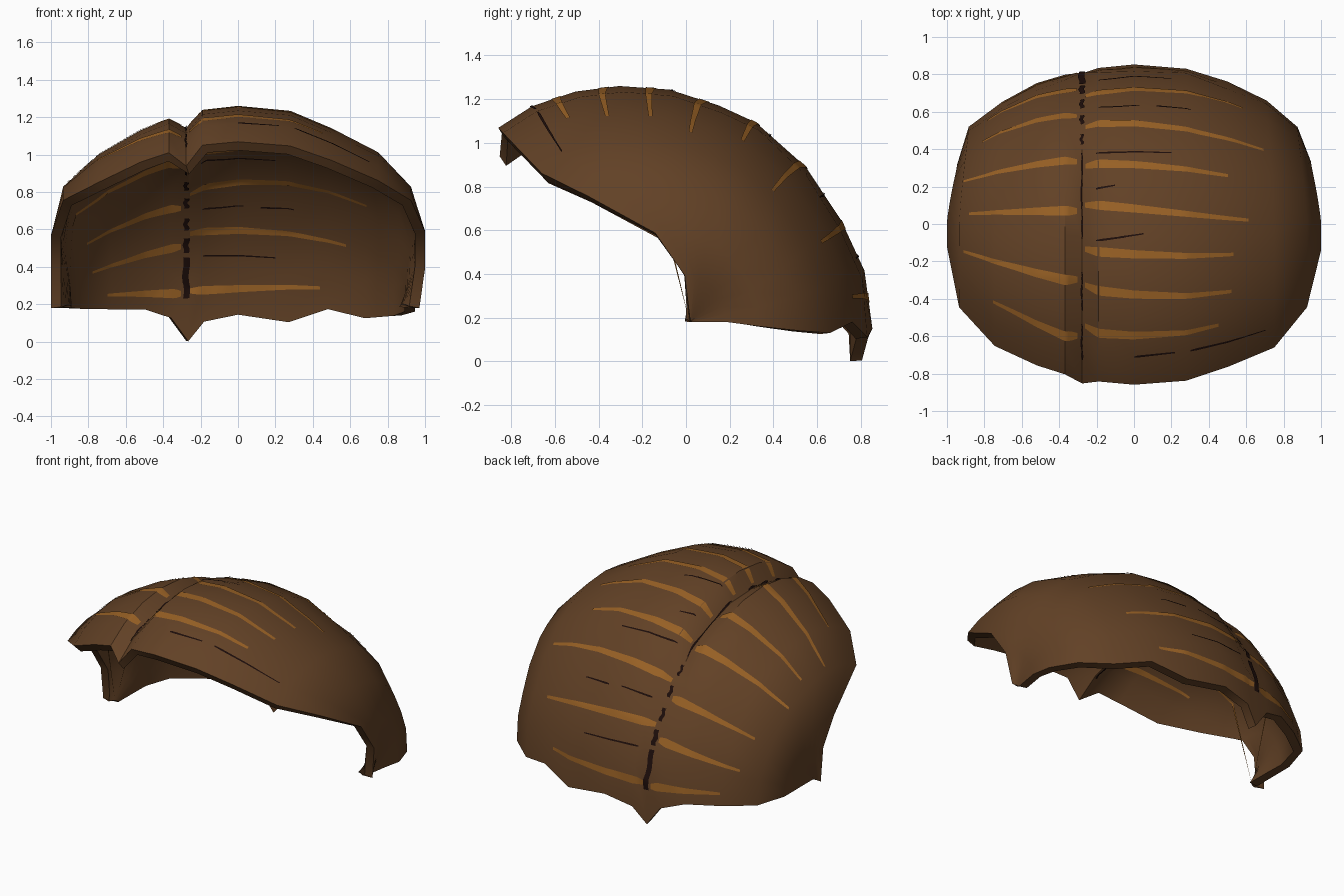
import bpy, bmesh, math
from mathutils import Vector
from mathutils.bvhtree import BVHTree

if "Cube" in bpy.data.objects:
    bpy.data.objects.remove(bpy.data.objects["Cube"])

CY, CZ = 0.02, 0.18            # side axis the front-to-back arcs fan around


def material(name, rgb):
    m = bpy.data.materials.new(name)
    m.diffuse_color = (*rgb, 1)
    m.use_nodes = True
    m.node_tree.nodes["Principled BSDF"].inputs["Base Color"].default_value = m.diffuse_color
    return m


BROWN = material("hair brown", (0.122, 0.053, 0.019))
AMBER = material("amber highlight", (0.31, 0.117, 0.018))
DARK = material("dark parting", (0.012, 0.004, 0.003))


def lerp_table(table, v):
    if v <= table[0][0]:
        return table[0][1]
    for (a, p), (b, q) in zip(table, table[1:]):
        if v <= b:
            return p + (q - p) * (v - a) / (b - a)
    return table[-1][1]


# centre profile: angle from the back (degrees) -> radius
PROFILE = [(-6, .834), (13, .832), (31, .825), (51, .875), (70, .955), (81, .991),
           (94, 1.062), (106, 1.124), (116, 1.176), (126, 1.224), (134.7, 1.25)]
# arc scale -> angle where the front hairline lies
HAIRLINE = [(0, 93), (.2, 97), (.36, 110), (.6, 129), (.76, 135), (1, 134.7)]
# columns: x, arc scale, height of the nape edge
COLUMNS = [(-1, 0, .18), (-1, .2, .18), (-1, .36, .18), (-.935, .6, .18), (-.745, .76, .18),
           (-.52, .88, .18), (-.37, .935, .13), (-.277, None, 0), (-.19, .98, .11),
           (0, 1, .15), (.28, .975, .11), (.5, .89, .18), (.75, .77, .13),
           (.925, .6, .14), (1, .38, .16), (1, .2, .18), (.97, 0, .18)]
GROOVE = [(-13, .965), (30, .95), (75, .9), (115, .89), (139, .925)]


# ---- hair shell ----
def build_shell():
    bm = bmesh.new()
    grid = []
    rows = [p[0] for p in PROFILE]
    for x, s, zb in COLUMNS:
        groove = s is None
        sc = .965 if groove else s
        back = math.degrees(math.atan2(zb - CZ, .83 * sc)) if sc > .1 else 0
        front = 139 if groove else lerp_table(HAIRLINE, sc)
        col = []
        for r in rows:
            f = (r - rows[0]) / (rows[-1] - rows[0])
            a = back + (front - back) * f
            k = (lerp_table(GROOVE, a) if groove else s) * lerp_table(PROFILE, a)
            c, n = math.cos(math.radians(a)), math.sin(math.radians(a))
            xx = x * (1 - .055 * max(0, c) * (abs(x) > .6))
            col.append(bm.verts.new((xx, CY + k * c, CZ + k * n)))
        grid.append(col)
    for A, B in zip(grid, grid[1:]):
        for j in range(len(rows) - 1):
            bm.faces.new((A[j], B[j], B[j + 1], A[j + 1]))
    bmesh.ops.remove_doubles(bm, verts=bm.verts, dist=1e-4)
    bm.normal_update()
    top = max(bm.faces, key=lambda f: f.calc_center_median().z)
    if top.normal.z < 0:
        bmesh.ops.reverse_faces(bm, faces=bm.faces)
    me = bpy.data.meshes.new("hair_shell")
    bm.to_mesh(me)
    bm.free()
    ob = bpy.data.objects.new("hair_shell", me)
    bpy.context.collection.objects.link(ob)
    me.materials.append(BROWN)
    mod = ob.modifiers.new("thickness", 'SOLIDIFY')
    mod.thickness, mod.offset = .055, -1
    bpy.context.view_layer.objects.active = ob
    ob.select_set(True)
    bpy.ops.object.modifier_apply(modifier=mod.name)
    bpy.ops.object.shade_smooth_by_angle(angle=math.radians(40))
    ob.select_set(False)
    return ob


shell = build_shell()
bpy.context.view_layer.update()
TREE = BVHTree.FromObject(shell, bpy.context.evaluated_depsgraph_get())


def on_shell(x, a, inside, lift):
    d = Vector((0, math.cos(math.radians(a)), math.sin(math.radians(a))))
    o = Vector((x, CY, CZ))
    ray = d if inside else -d
    hit, nrm, _, _ = TREE.ray_cast(o if inside else o + d * 2, ray)
    if hit is None:
        return None
    if nrm.dot(ray) > 0:
        nrm = -nrm
    return hit + nrm * lift


# ---- painted plates laid on both skins of the shell ----
def plates(name, mat, patches, lift):
    """patches: functions (t, v) -> (x, angle), with t along, v across in -1..1"""
    bm = bmesh.new()
    for fn in patches:
        for inside in (False, True):
            g = []
            for i in range(29):
                row = [on_shell(*fn(i / 28, v), inside, lift) for v in (-1, -.33, .33, 1)]
                g.append([bm.verts.new(p) if p else None for p in row])
            for A, B in zip(g, g[1:]):
                for j in range(3):
                    q = (A[j], B[j], B[j + 1], A[j + 1])
                    if all(q):
                        f = bm.faces.new(q)
                        c = f.calc_center_median()
                        f.normal_update()
                        out = Vector((0, c.y - CY, c.z - CZ))
                        if (f.normal.dot(out) < 0) != inside:
                            f.normal_flip()
                        f.smooth = True
    me = bpy.data.meshes.new(name)
    bm.to_mesh(me)
    bm.free()
    me.materials.append(mat)
    bpy.context.collection.objects.link(bpy.data.objects.new(name, me))


def streak(x0, x1, a0, a1, w0, w1):
    def fn(t, v):
        a = a0 + (a1 - a0) * t
        w = (w0 + (w1 - w0) * t) * min(1, .55 + t * 5)
        return x0 + (x1 - x0) * t, a + v * math.degrees(w / 2 / lerp_table(PROFILE, a))
    return fn


def parting(a0, a1, w):
    return lambda t, v: (-.278 + .004 * math.sin(9 * t) + v * w / 2, a0 + (a1 - a0) * t)


# end x, start angle, end angle
LEFT = [(-.7, 6, 7), (-.78, 27, 22), (-.81, 46, 43), (-.91, 69, 69),
        (-.88, 87, 87), (-.91, 108, 104), (-.75, 124, 119)]
RIGHT = [(.44, 7, 9), (.58, 33, 31.5), (.69, 53, 58), (.5, 71, 74),
         (.61, 85, 90), (.53, 99, 101), (.52, 109.5, 112), (.45, 121, 121)]
plates("highlight_streaks", AMBER,
       [streak(-.305, x, a, b, .062, .022) for x, a, b in LEFT] +
       [streak(-.258, x, a, b, .055, .02) for x, a, b in RIGHT], .004)

# dark parting line in the groove, and thin broken strands
plates("parting_line", DARK,
       [parting(a, b, w) for a, b, w in
        [(4, 22, .034), (24, 31, .03), (35, 41, .024), (46, 51, .024), (56, 61, .02),
         (65, 96, .012), (106, 117, .014), (121, 131, .014)]], .006)
plates("dark_strands", DARK,
       [streak(x0, x1, a, b, .012, .007) for x0, x1, a, b in
        [(-.19, .2, 22, 21), (-.19, .03, 43.5, 44), (.12, .3, 43.5, 44), (-.2, .2, 67, 67),
         (-.2, -.1, 80, 79), (-.2, .05, 96, 94), (0, .22, 126.5, 126), (.3, .7, 126, 127)]], .005)
